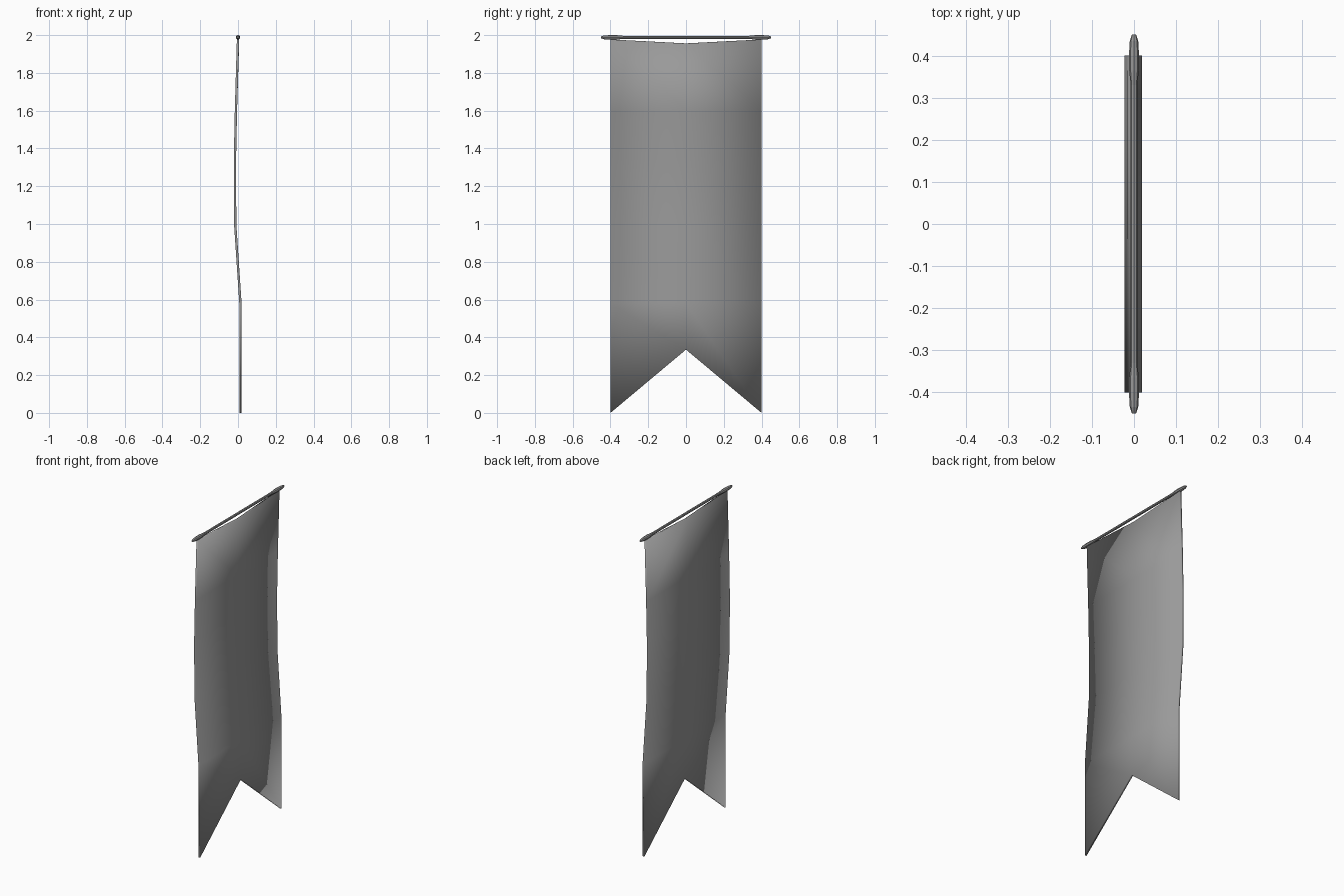
import bpy, bmesh, math

if "Cube" in bpy.data.objects:
    bpy.data.objects.remove(bpy.data.objects["Cube"])

# Dark grey for all parts
grey = bpy.data.materials.new("dark_grey")
grey.diffuse_color = (0.32, 0.32, 0.32, 1)
grey.use_nodes = True
grey.node_tree.nodes["Principled BSDF"].inputs["Base Color"].default_value = grey.diffuse_color

def make_object(name, bm):
    bmesh.ops.recalc_face_normals(bm, faces=bm.faces)
    mesh = bpy.data.meshes.new(name)
    bm.to_mesh(mesh)
    bm.free()
    mesh.materials.append(grey)
    obj = bpy.data.objects.new(name, mesh)
    bpy.context.collection.objects.link(obj)
    return obj

def shade_smooth(obj, degrees):
    bpy.ops.object.select_all(action='DESELECT')
    obj.select_set(True)
    bpy.context.view_layer.objects.active = obj
    bpy.ops.object.shade_smooth_by_angle(angle=math.radians(degrees))

# Cloth: rows of (x, z at the sides, z at the middle), swallow-tail bottom
ROWS = [(0.0, 1.977, 1.956), (-0.011, 1.60, 1.60), (-0.016, 1.35, 1.35),
        (-0.015, 1.0, 1.0), (0.013, 0.58, 0.58), (0.013, 0.0, 0.335)]
bm = bmesh.new()
grid = []
for x, z_side, z_mid in ROWS:
    grid.append([bm.verts.new((x, y, z)) for y, z in
                 ((-0.4, z_side), (0, z_mid), (0.4, z_side))])
for a, b in zip(grid, grid[1:]):
    for i in range(2):
        bm.faces.new((a[i], a[i + 1], b[i + 1], b[i]))
# Thickness, with the outer edges kept square
bmesh.ops.recalc_face_normals(bm, faces=bm.faces)
cloth = make_object("banner_cloth", bm)
thick = cloth.modifiers.new("thickness", 'SOLIDIFY')
thick.thickness = 0.012
thick.offset = 0
shade_smooth(cloth, 30)

# Rod with swollen ends: half profile of (y, radius), mirrored and lathed
HALF = [(0.33, 0.008), (0.365, 0.0115), (0.40, 0.012), (0.435, 0.010), (0.45, 0.005)]
PROFILE = [(-y, r) for y, r in reversed(HALF)] + HALF
SIDES = 8
bm = bmesh.new()
rings = []
for y, r in PROFILE:
    rings.append([bm.verts.new((r * math.cos(t), y, 1.988 + r * math.sin(t)))
                  for t in (2 * math.pi * k / SIDES for k in range(SIDES))])
for a, b in zip(rings, rings[1:]):
    for k in range(SIDES):
        n = (k + 1) % SIDES
        bm.faces.new((a[k], a[n], b[n], b[k]))
bm.faces.new(rings[0])
bm.faces.new(rings[-1])
make_object("hanging_rod", bm)
